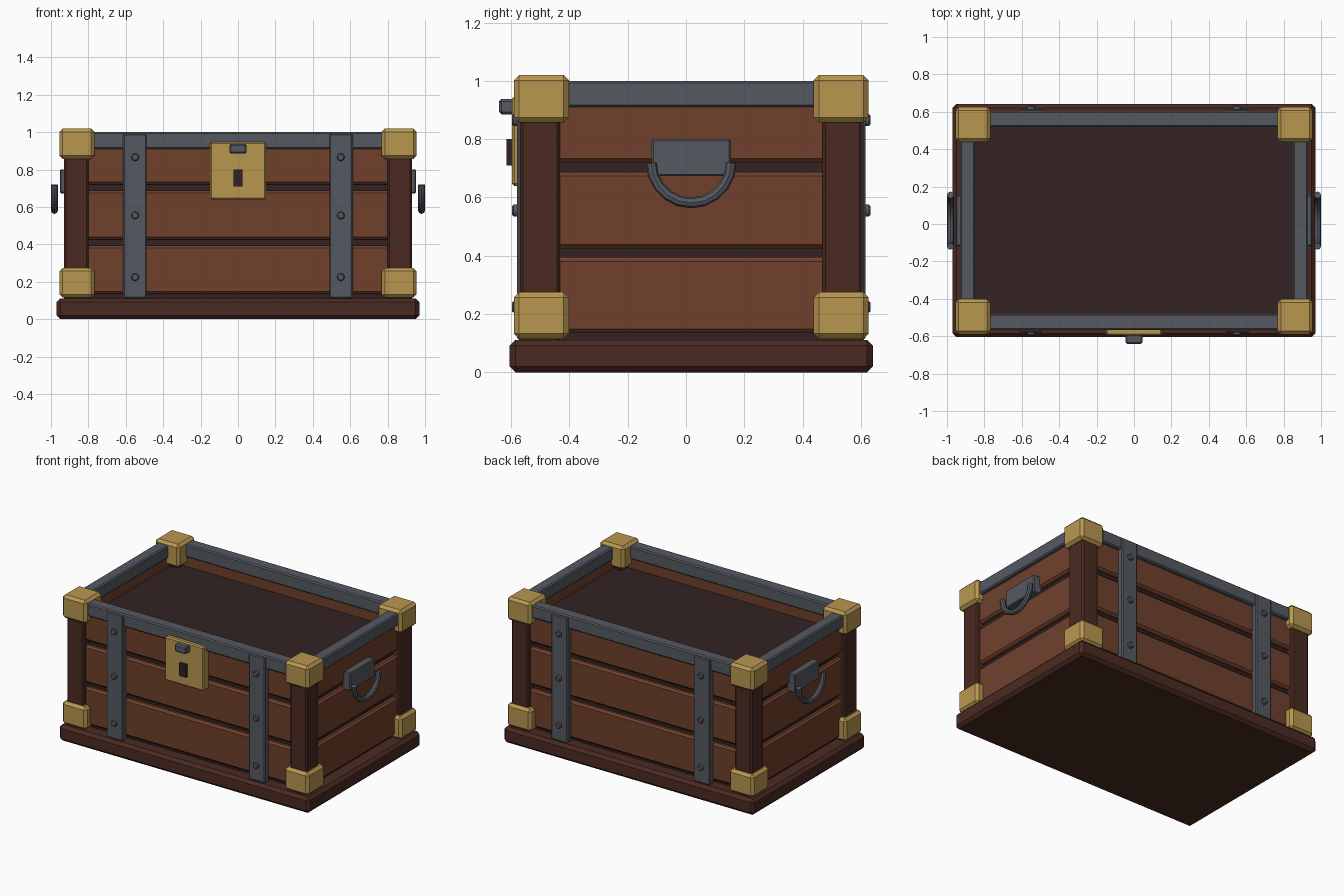
import bpy
import math
from mathutils import Vector

if "Cube" in bpy.data.objects:
    bpy.data.objects.remove(bpy.data.objects["Cube"], do_unlink=True)

YC = 0.018  # chest body centre along y


def material(name, code):
    def linear(c):
        c /= 255
        return c / 12.92 if c <= 0.04 else ((c + 0.055) / 1.055) ** 2.4
    color = [linear(c) for c in bytes.fromhex(code)] + [1]
    m = bpy.data.materials.new(name)
    m.use_nodes = True
    m.diffuse_color = color
    m.node_tree.nodes["Principled BSDF"].inputs["Base Color"].default_value = color
    return m


PLANK = material("plank brown", "70402c")
FRAME = material("dark frame wood", "4b2a22")
DARK = material("shadow wood", "332222")
STEEL = material("grey steel", "555961")
BRASS = material("brass", "b99750")


def finish(obj, name, mat, bevel):
    obj.name = name
    obj.data.materials.append(mat)
    if bevel:
        mod = obj.modifiers.new("Bevel", "BEVEL")
        mod.width = bevel
        mod.segments = 1
        mod.limit_method = "ANGLE"
    return obj


def box(name, mat, x, y, z, bevel=0.0):
    """Box from (low, high) pairs; y is measured from the body centre."""
    spans = [sorted(x), sorted(y), sorted(z)]
    mid = Vector([sum(s) / 2 for s in spans]) + Vector((0, YC, 0))
    bpy.ops.mesh.primitive_cube_add(size=1, location=mid)
    obj = bpy.context.object
    obj.scale = [s[1] - s[0] for s in spans]
    bpy.ops.object.transform_apply(location=False, rotation=False, scale=True)
    return finish(obj, name, mat, bevel)


def span(sign, low, high):
    return (sign * low, sign * high)


# Base slab and dark inner body
box("base", FRAME, (-0.97, 0.97), (-0.623, 0.623), (0, 0.112), 0.02)
box("inner_body", DARK, (-0.87, 0.87), (-0.53, 0.53), (0.1, 0.84))

# Planks on all four walls
for low, high in ((0.135, 0.395), (0.425, 0.688), (0.72, 0.93)):
    for s in (-1, 1):
        box("long_plank", PLANK, (-0.86, 0.86), span(s, 0.512, 0.56), (low, high), 0.014)
        box("end_plank", PLANK, span(s, 0.86, 0.905), (-0.53, 0.53), (low, high), 0.014)

# Corner posts with brass caps and feet
for sx in (-1, 1):
    for sy in (-1, 1):
        box("corner_post", FRAME, span(sx, 0.80, 0.93), span(sy, 0.45, 0.587),
            (0.1, 0.9), 0.01)
        for low, high in ((0.115, 0.275), (0.857, 1.02)):
            box("corner_cap", BRASS, span(sx, 0.767, 0.955), span(sy, 0.42, 0.608),
                (low, high), 0.018)

# Steel rim
for s in (-1, 1):
    box("long_rim", STEEL, (-0.86, 0.86), span(s, 0.50, 0.585), (0.91, 1.0), 0.008)
    box("end_rim", STEEL, span(s, 0.85, 0.93), (-0.52, 0.52), (0.91, 1.0), 0.008)

# Straps with rivets, front and back
for sy in (-1, 1):
    for sx in (-1, 1):
        box("strap", STEEL, span(sx, 0.488, 0.614), span(sy, 0.55, 0.597),
            (0.112, 0.99), 0.006)
        for z in (0.225, 0.555, 0.866):
            bpy.ops.mesh.primitive_cylinder_add(
                vertices=8, radius=0.022, depth=0.03,
                location=(sx * 0.55, YC + sy * 0.6, z),
                rotation=(math.pi / 2, math.pi / 8, 0))
            finish(bpy.context.object, "rivet", STEEL, 0.006)

# Lock on the front
box("lock_plate", BRASS, (-0.15, 0.15), (-0.615, -0.55), (0.64, 0.947), 0.008)
box("keyhole", DARK, (-0.025, 0.025), (-0.633, -0.6), (0.71, 0.80))
box("hasp", STEEL, (-0.045, 0.045), (-0.659, -0.6), (0.885, 0.938), 0.008)

# Side handles: plate and drooping bail
for s in (-1, 1):
    box("handle_plate", STEEL, span(s, 0.89, 0.953), (-0.136, 0.136), (0.673, 0.80), 0.006)
    curve = bpy.data.curves.new("handle", "CURVE")
    curve.dimensions = "3D"
    curve.bevel_depth = 0.0185
    curve.bevel_resolution = 2
    curve.use_fill_caps = True
    line = curve.splines.new("POLY")
    steps = 10
    line.points.add(steps)
    for i, p in enumerate(line.points):
        a = math.pi * (1 + i / steps)
        p.co = (s * 0.9815, YC + 0.137 * math.cos(a), 0.7185 + 0.137 * math.sin(a), 1)
    handle = bpy.data.objects.new("handle", curve)
    bpy.context.collection.objects.link(handle)
    bpy.ops.object.select_all(action="DESELECT")
    handle.select_set(True)
    bpy.context.view_layer.objects.active = handle
    bpy.ops.object.convert(target="MESH")
    handle = finish(bpy.context.object, "handle", STEEL, 0)
    bpy.ops.object.shade_smooth_by_angle(angle=math.radians(40))
